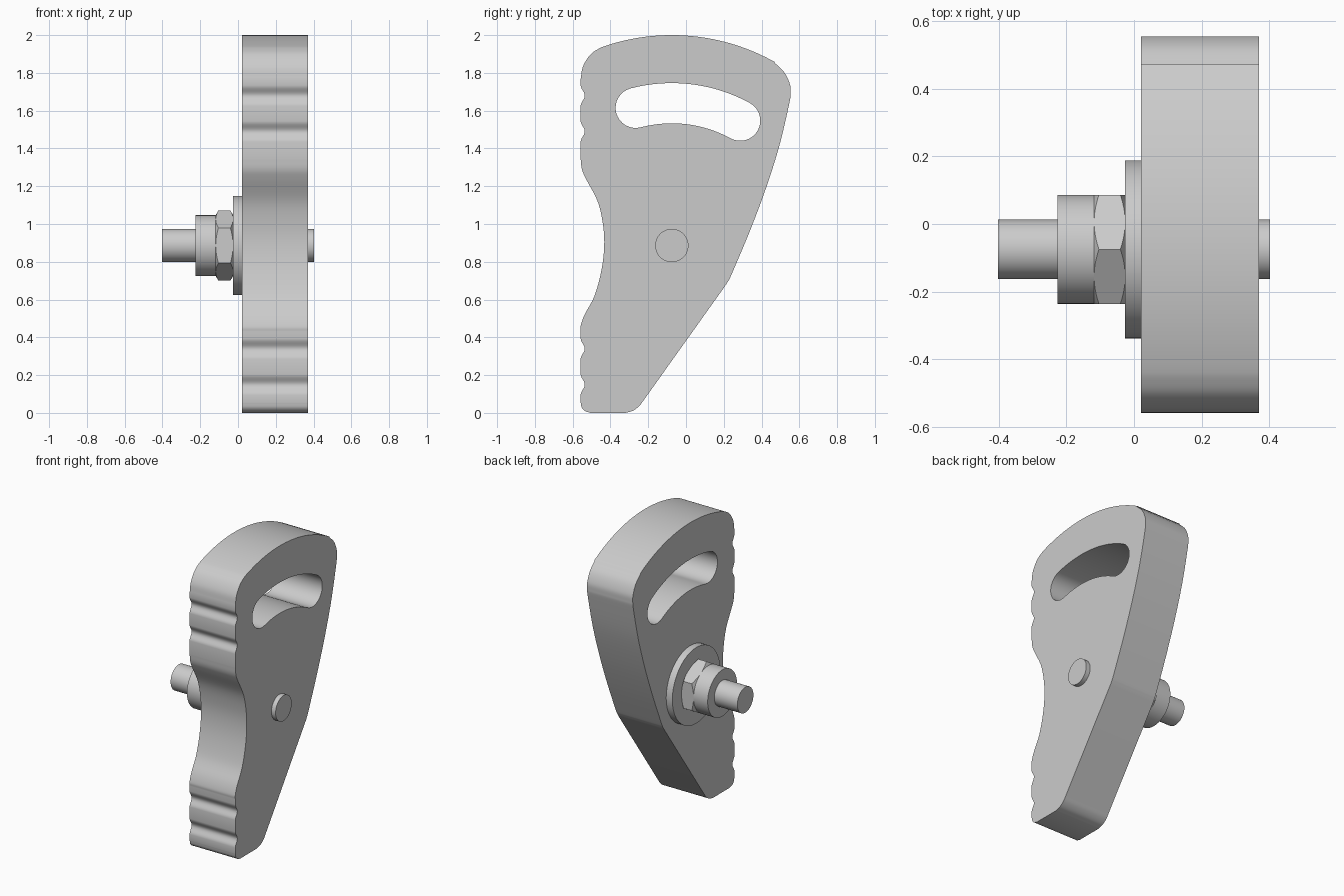
import bpy, bmesh, math
from mathutils import Vector, Matrix

cube = bpy.data.objects.get("Cube")
if cube:
    bpy.data.objects.remove(cube, do_unlink=True)

grey = bpy.data.materials.new("plain grey")
grey.use_nodes = True
grey.diffuse_color = (0.6, 0.6, 0.6, 1)
grey.node_tree.nodes["Principled BSDF"].inputs["Base Color"].default_value = (0.6, 0.6, 0.6, 1)

PIN = Vector((-0.075, 0.886))      # pivot axis in y, z
PLATE_X = (0.02, 0.37)
EDGE = -0.558                      # straight line of the scalloped edge


def make(name, bm, angle=30):
    bmesh.ops.recalc_face_normals(bm, faces=bm.faces)
    mesh = bpy.data.meshes.new(name)
    bm.to_mesh(mesh)
    bm.free()
    mesh.materials.append(grey)
    obj = bpy.data.objects.new(name, mesh)
    bpy.context.collection.objects.link(obj)
    bpy.ops.object.select_all(action='DESELECT')
    obj.select_set(True)
    bpy.context.view_layer.objects.active = obj
    bpy.ops.object.shade_smooth_by_angle(angle=math.radians(angle))
    return obj


def arc(centre, radius, start, end, steps):
    """Points on an arc; degrees clockwise from straight up."""
    out = []
    for i in range(steps + 1):
        a = math.radians(start + (end - start) * i / steps)
        out.append(Vector(centre) + radius * Vector((math.sin(a), math.cos(a))))
    return out


def spline(points, steps=6):
    """Smooth path through the points."""
    p = [Vector(q) for q in points]
    p = [2 * p[0] - p[1]] + p + [2 * p[-1] - p[-2]]
    out = []
    for a, b, c, d in zip(p, p[1:], p[2:], p[3:]):
        for i in range(steps):
            t = i / steps
            out.append(0.5 * (2 * b + (c - a) * t + (2 * a - 5 * b + 4 * c - d) * t ** 2
                              + (3 * b - a - 3 * c + d) * t ** 3))
    return out + [p[-2]]


def notch(z, half=0.055, depth=0.022, steps=12):
    """Shallow scallop in the edge, listed upwards."""
    return [Vector((EDGE + depth * (1 + math.cos(math.pi * s)) / 2, z + half * s))
            for s in (2 * i / steps - 1 for i in range(steps + 1))]


def disc_stack(name, rings, sides=64):
    """Solid turned about the pivot axis from (x, radius) rings."""
    bm = bmesh.new()
    loops = [[bm.verts.new((x, PIN.x + r * math.sin(math.tau * i / sides),
                            PIN.y + r * math.cos(math.tau * i / sides)))
              for i in range(sides)] for x, r in rings]
    for a, b in zip(loops, loops[1:]):
        for i in range(sides):
            j = (i + 1) % sides
            bm.faces.new((a[i], a[j], b[j], b[i]))
    bm.faces.new(loops[0])
    bm.faces.new(loops[-1])
    return make(name, bm)


# Plate outline, clockwise from the upper front corner
outline = arc(PIN, 1.114, -19.1, 29.5, 32)
outline += spline([(0.468, 1.855), (0.521, 1.802), (0.55, 1.74), (0.554, 1.69),
                   (0.545, 1.63), (0.493, 1.41), (0.42, 1.18), (0.335, 0.955),
                   (0.245, 0.742), (0.222, 0.695), (0.195, 0.655)])
outline += spline([(-0.222, 0.07), (-0.247, 0.037), (-0.28, 0.012), (-0.32, 0)])
outline += spline([(-0.505, 0), (-0.533, 0.009), (-0.551, 0.027), (EDGE, 0.055)])
outline += notch(0.15) + notch(0.34)
outline += spline([(EDGE, 0.43), (EDGE, 0.46), (-0.537, 0.52), (-0.484, 0.621),
                   (-0.447, 0.759), (-0.433, 0.886), (-0.44, 1.0), (-0.468, 1.12),
                   (-0.53, 1.24), (-0.551, 1.29), (EDGE, 1.345)])
outline += notch(1.49) + notch(1.68)
outline += spline([(EDGE, 1.765), (-0.545, 1.835), (-0.503, 1.9), (-0.441, 1.94)])

# Curved slot concentric with the pivot
left, right, outer, inner = -14.7, 28.7, 0.86, 0.647
mid, cap = (outer + inner) / 2, (outer - inner) / 2
left_end, right_end = (arc(PIN, mid, a, a, 1)[0] for a in (left, right))
slot = arc(PIN, outer, left, right, 24) + arc(right_end, cap, right, right + 180, 16)
slot += arc(PIN, inner, right, left, 24) + arc(left_end, cap, left + 180, left + 360, 16)


def closed_loop(bm, points):
    kept = [p for p, q in zip(points, points[1:] + points[:1]) if (p - q).length > 0.003]
    verts = [bm.verts.new((PLATE_X[0], p.x, p.y)) for p in kept]
    return [bm.edges.new((a, b)) for a, b in zip(verts, verts[1:] + verts[:1])]


bm = bmesh.new()
edges = closed_loop(bm, outline) + closed_loop(bm, slot)
bmesh.ops.triangle_fill(bm, edges=edges, use_beauty=True, normal=(1, 0, 0))
new = bmesh.ops.extrude_face_region(bm, geom=bm.faces[:], use_keep_orig=True)["geom"]
bmesh.ops.translate(bm, verts=[v for v in new if isinstance(v, bmesh.types.BMVert)],
                    vec=(PLATE_X[1] - PLATE_X[0], 0, 0))
make("lever_plate", bm, 35)

# Pivot hardware
disc_stack("pivot_pin", [(-0.402, 0.088), (0.402, 0.088)])
disc_stack("washer", [(-0.027, 0.263), (0.02, 0.263)])
disc_stack("collar", [(-0.226, 0.161), (-0.115, 0.161)])

# Hexagonal nut with both ends chamfered by a turned solid
nut = disc_stack("hex_nut", [(-0.118, 0.186), (-0.026, 0.186)], 6)
cutter = disc_stack("nut_chamfer", [(-0.118, 0.161), (-0.094, 0.203),
                                    (-0.05, 0.203), (-0.026, 0.161)], 96)
cutter.hide_render = True
mod = nut.modifiers.new("chamfer", 'BOOLEAN')
mod.operation, mod.solver, mod.object = 'INTERSECT', 'EXACT', cutter
bpy.context.view_layer.objects.active = nut
bpy.ops.object.modifier_move_to_index(modifier="chamfer", index=0)
bpy.ops.object.modifier_apply(modifier="chamfer")
bpy.data.objects.remove(cutter, do_unlink=True)
bpy.ops.object.select_all(action='DESELECT')
nut.select_set(True)
bpy.ops.object.shade_smooth_by_angle(angle=math.radians(20))
